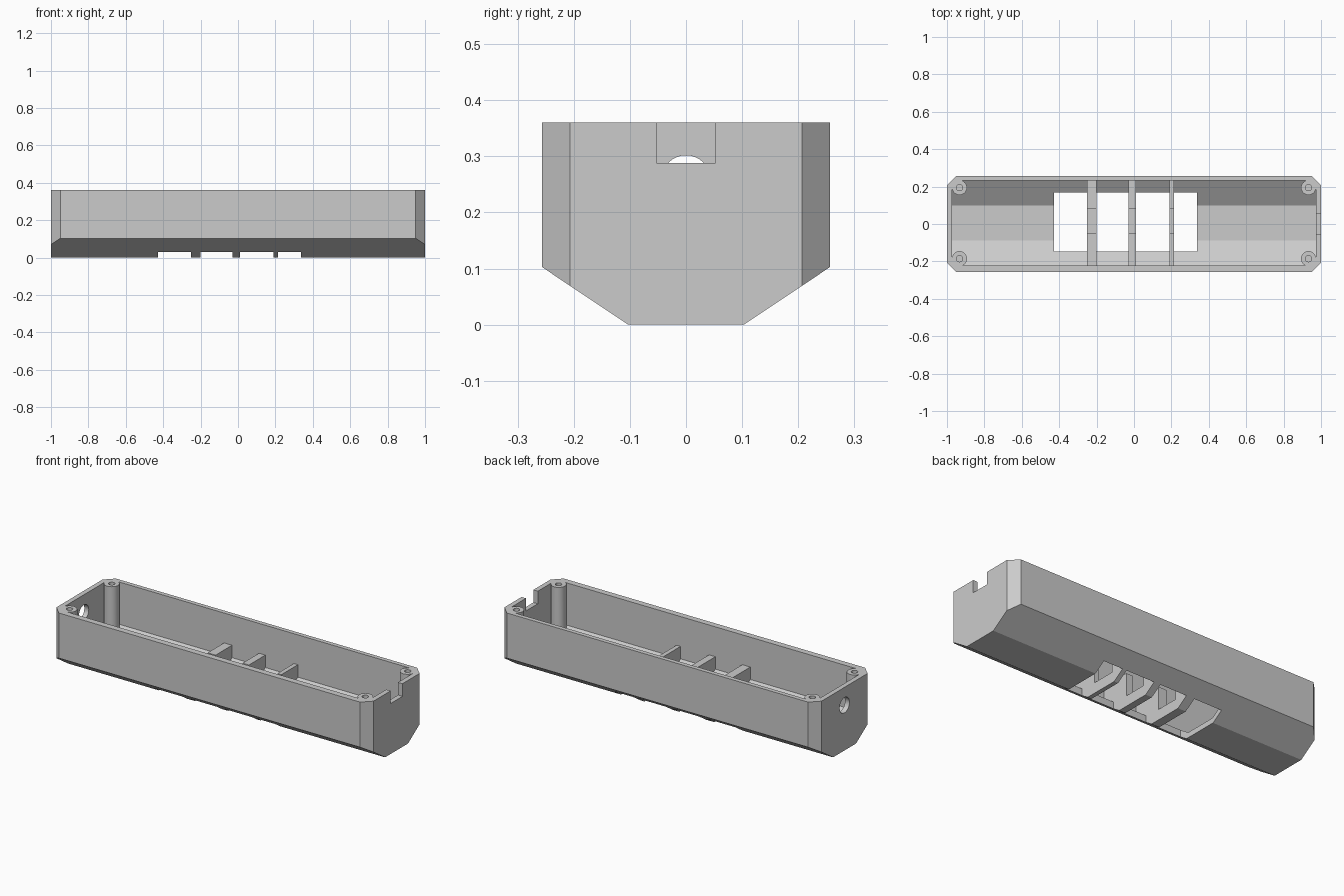
import bpy
import bmesh
from math import radians
from mathutils import Matrix, Vector

if "Cube" in bpy.data.objects:
    bpy.data.objects.remove(bpy.data.objects["Cube"])

grey = bpy.data.materials.new("light_grey")
grey.use_nodes = True
grey.diffuse_color = (0.6, 0.6, 0.6, 1)
grey.node_tree.nodes["Principled BSDF"].inputs["Base Color"].default_value = (0.6, 0.6, 0.6, 1)

TOP, SHIFT = 0.36, 0.005          # rim height, sideways offset of the interior


def finish(name, bm):
    bmesh.ops.recalc_face_normals(bm, faces=bm.faces)
    mesh = bpy.data.meshes.new(name)
    bm.to_mesh(mesh)
    bm.free()
    mesh.materials.append(grey)
    obj = bpy.data.objects.new(name, mesh)
    bpy.context.collection.objects.link(obj)
    return obj


def prism(name, points, direction):
    """Extrude a closed outline of 3D points along a vector."""
    bm = bmesh.new()
    face = bm.faces.new([bm.verts.new(p) for p in points])
    geom = bmesh.ops.extrude_face_region(bm, geom=[face])["geom"]
    moved = [v for v in geom if isinstance(v, bmesh.types.BMVert)]
    bmesh.ops.translate(bm, verts=moved, vec=Vector(direction))
    return finish(name, bm)


def along_x(name, section, x0, x1):
    return prism(name, [(x0, y, z) for y, z in section], (x1 - x0, 0, 0))


def box(name, x, y, z):
    return along_x(name, [(y[0], z[0]), (y[1], z[0]), (y[1], z[1]), (y[0], z[1])], *x)


def cylinder(name, radius, depth, centre, turn=0):
    bm = bmesh.new()
    place = Matrix.Translation(centre) @ Matrix.Rotation(turn, 4, "Y")
    bmesh.ops.create_cone(bm, cap_ends=True, segments=32, radius1=radius,
                          radius2=radius, depth=depth, matrix=place)
    return finish(name, bm)


def combine(target, tool, operation="DIFFERENCE"):
    mod = target.modifiers.new("cut", "BOOLEAN")
    mod.operation, mod.solver, mod.object = operation, "EXACT", tool
    bpy.context.view_layer.objects.active = target
    bpy.ops.object.modifier_apply(modifier=mod.name)
    bpy.data.objects.remove(tool)


def keel_section(flat, wide, floor, knee, top, mid=0):
    """Flat bottom, sloping sides, upright walls."""
    half = [(flat, floor), (wide, knee), (wide, top)]
    return [(mid + y, z) for y, z in half] + [(mid - y, z) for y, z in reversed(half)]


def trough(name, section, x, y, chamfer, mid=0):
    """Long keel-shaped solid with chamfered upright corners."""
    solid = along_x(name, section, -x, x)
    a, b = x - chamfer, y - chamfer
    plan = [(x, -b), (x, b), (a, y), (-a, y), (-x, b), (-x, -b), (-a, -y), (a, -y)]
    combine(solid, prism("plan", [(px, mid + py, -0.1) for px, py in plan], (0, 0, 1)),
            "INTERSECT")
    return solid


# Shell: outer hull minus a cavity that leaves the screw posts standing
case = trough("case_shell", keel_section(0.103, 0.257, 0, 0.103, TOP), 1, 0.257, 0.05)
cavity = trough("cavity", keel_section(0.094, 0.227, 0.03, 0.119, 0.5, SHIFT),
                0.972, 0.227, 0.034, SHIFT)
posts = [(sx * 0.933, SHIFT + sy * 0.19) for sx in (-1, 1) for sy in (-1, 1)]
for px, py in posts:
    combine(cavity, cylinder("post", 0.04, 2, (px, py, 0)))
combine(case, cavity)

# Screw holes
for px, py in posts:
    combine(case, cylinder("screw_hole", 0.017, 0.3, (px, py, TOP)))

# Cable notch at one end, round hole at the other
combine(case, box("notch", (0.9, 1.1), (-0.053, 0.053), (0.288, 0.5)))
combine(case, cylinder("port", 0.044, 0.2, (-1, 0, 0.258), radians(90)))

# Bottom windows lie between the ribs
ribs = [(-0.25, -0.2), (-0.03, 0.01), (0.19, 0.215)]
edges = [-0.427] + [x for rib in ribs for x in rib] + [0.337]
for x0, x1 in zip(edges[::2], edges[1::2]):
    combine(case, box("window", (x0, x1), (-0.147, 0.168), (-0.1, 0.15)))

# Cradle ribs with a central slot
for name, (x0, x1) in zip(("left_end_rib", "middle_rib", "right_end_rib"), ribs):
    outline = keel_section(0.1, 0.235, 0.015, 0.11, 0.19, SHIFT)
    rib = along_x(name, outline, x0, x1)
    combine(rib, box("slot", (x0 - 0.1, x1 + 0.1), (-0.048, 0.084), (0.06, 0.5)))

# Round walls smooth, other edges sharp
bpy.ops.object.select_all(action="DESELECT")
case.select_set(True)
bpy.context.view_layer.objects.active = case
bpy.ops.object.shade_smooth_by_angle(angle=radians(25))
